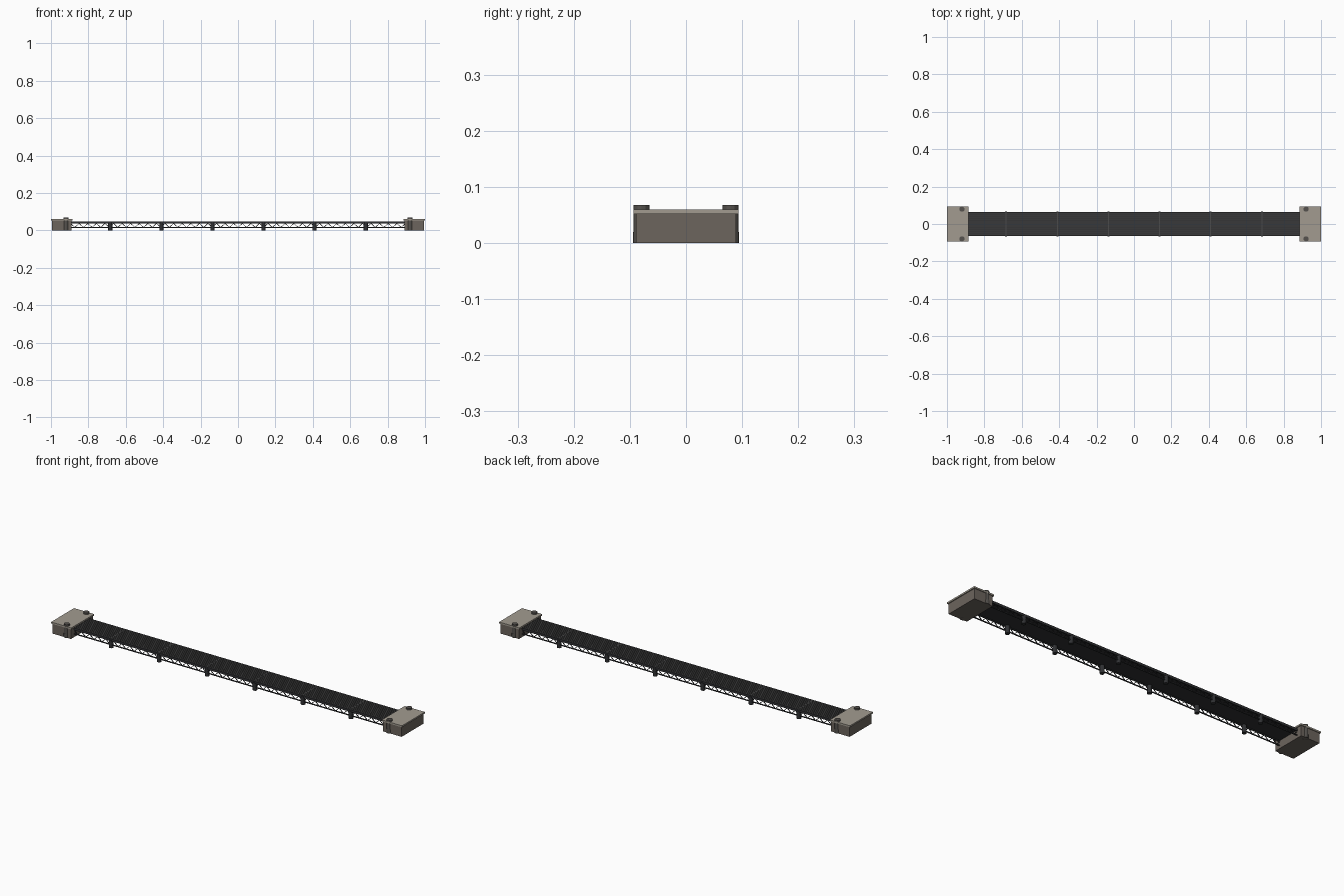
import bpy, bmesh, math
from mathutils import Matrix, Vector

if "Cube" in bpy.data.objects:
    bpy.data.objects.remove(bpy.data.objects["Cube"])


def material(name, col):
    m = bpy.data.materials.new(name)
    m.diffuse_color = (*col, 1)
    m.use_nodes = True
    m.node_tree.nodes["Principled BSDF"].inputs["Base Color"].default_value = m.diffuse_color
    return m


STONE = material("stone", (0.15, 0.128, 0.11))
CAP = material("cap_stone", (0.36, 0.33, 0.28))
POST = material("post_stone", (0.09, 0.083, 0.075))
STEEL = material("dark_steel", (0.03, 0.031, 0.034))
PLANK = material("deck_planks", (0.04, 0.04, 0.041))
SEAM = material("seam_steel", (0.07, 0.07, 0.07))


def finish(name, bm, mat):
    me = bpy.data.meshes.new(name)
    bm.to_mesh(me)
    bm.free()
    me.materials.append(mat)
    ob = bpy.data.objects.new(name, me)
    bpy.context.collection.objects.link(ob)
    return ob


def add_box(bm, x0, x1, y0, y1, z0, z1):
    mid = Vector(((x0 + x1) / 2, (y0 + y1) / 2, (z0 + z1) / 2))
    size = Matrix.Diagonal((x1 - x0, y1 - y0, z1 - z0, 1))
    bmesh.ops.create_cube(bm, size=1, matrix=Matrix.Translation(mid) @ size)


def add_cyl(bm, x, y, z0, z1, r, n=12):
    bmesh.ops.create_cone(bm, cap_ends=True, segments=n, radius1=r, radius2=r,
                          depth=z1 - z0,
                          matrix=Matrix.Translation((x, y, (z0 + z1) / 2)))


def add_bar(bm, a, b, w):
    # square bar lying in the xz plane between two points
    a, b = Vector(a), Vector(b)
    d = b - a
    m = (Matrix.Translation((a + b) / 2)
         @ Matrix.Rotation(-math.atan2(d.z, d.x), 4, 'Y')
         @ Matrix.Diagonal((d.length, w, w, 1)))
    bmesh.ops.create_cube(bm, size=1, matrix=m)


SPAN = 0.895

# stone abutments with cap slabs and corner posts
for side, s in (("left", -1), ("right", 1)):
    bm = bmesh.new()
    add_box(bm, *sorted((s * 0.89, s * 0.995)), -0.089, 0.089, 0, 0.052)
    finish(side + "_abutment", bm, STONE)
    bm = bmesh.new()
    add_box(bm, *sorted((s * 0.885, s)), -0.0935, 0.0935, 0.052, 0.06)
    finish(side + "_cap_slab", bm, CAP)
    bm = bmesh.new()
    for y in (-0.0795, 0.0795):
        add_cyl(bm, s * 0.92, y, 0, 0.068, 0.0142)
        add_cyl(bm, s * 0.92, y, 0, 0.02, 0.0152)
    finish(side + "_corner_posts", bm, POST)

# deck plate with lengthwise planks
bm = bmesh.new()
add_box(bm, -SPAN, SPAN, -0.062, 0.062, 0.040, 0.045)
finish("deck_plate", bm, STEEL)
bm = bmesh.new()
N, PITCH = 12, 0.0104
for i in range(N):
    y = (i - (N - 1) / 2) * PITCH
    add_box(bm, -SPAN, SPAN, y - 0.0044, y + 0.0044, 0.0445, 0.048)
finish("planks", bm, PLANK)

# edge beams and lattice trusses on both sides
STEP = 2 * SPAN / 78
for side, s in (("front", -1), ("back", 1)):
    bm = bmesh.new()
    add_box(bm, -SPAN, SPAN, *sorted((s * 0.058, s * 0.064)), 0.036, 0.0475)
    finish(side + "_edge_beam", bm, STEEL)
    bm = bmesh.new()
    y = s * 0.060
    add_bar(bm, (-SPAN, y, 0.016), (SPAN, y, 0.016), 0.0045)
    for i in range(78):
        x = -SPAN + i * STEP
        lo, hi = (0.016, 0.037) if i % 2 else (0.037, 0.016)
        add_bar(bm, (x, y, lo), (x + STEP, y, hi), 0.003)
    finish(side + "_truss", bm, STEEL)

# pier legs and deck seams at each bay
legs, seams = bmesh.new(), bmesh.new()
for i in range(6):
    x = (i - 2.5) * 0.2733
    for y in (-0.056, 0.056):
        add_cyl(legs, x, y, 0, 0.041, 0.011)
    add_box(seams, x - 0.0025, x + 0.0025, -0.062, 0.062, 0.0445, 0.0485)
finish("pier_legs", legs, STEEL)
finish("deck_seams", seams, SEAM)
